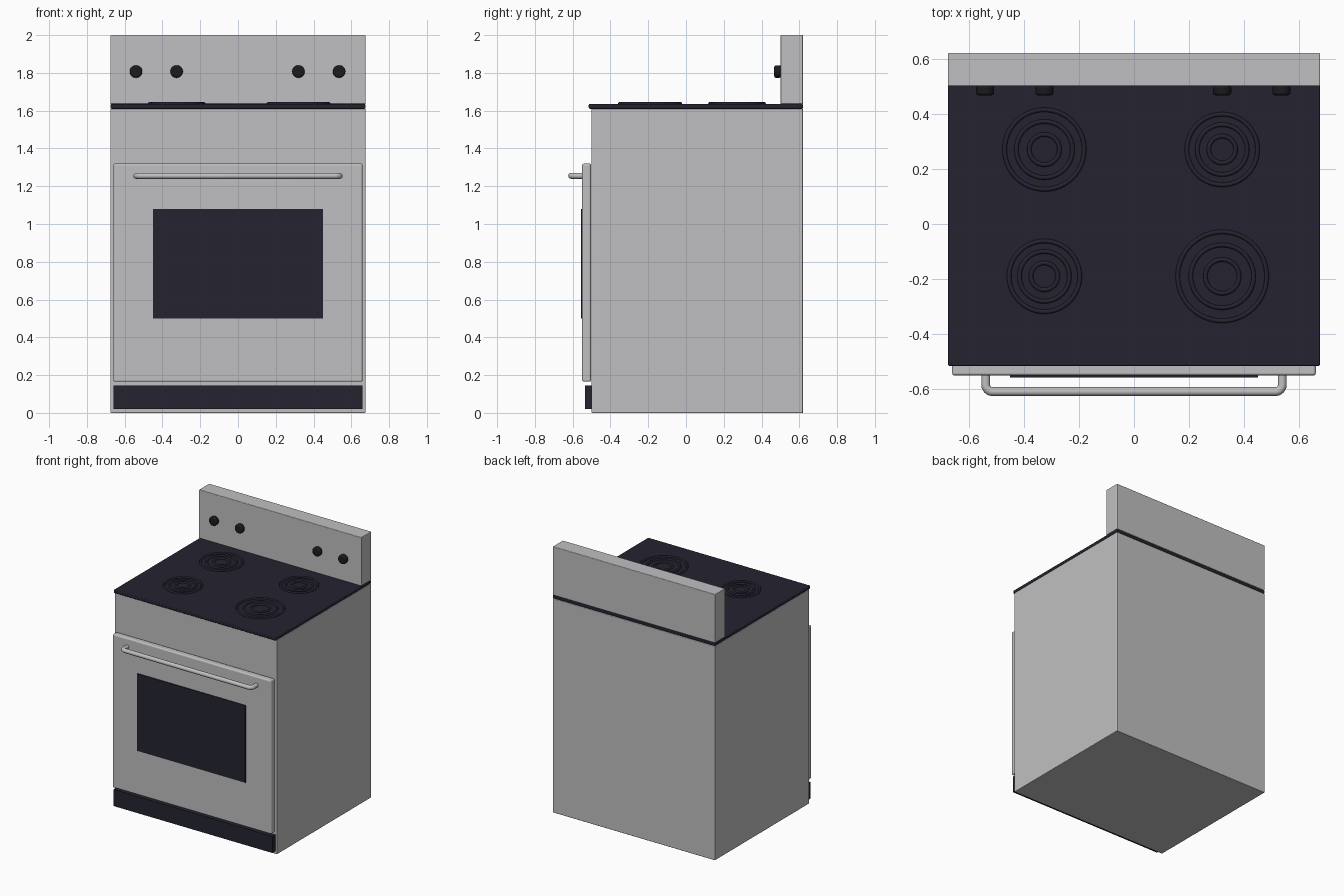
import bpy
import math
from mathutils import Vector

if "Cube" in bpy.data.objects:
    bpy.data.objects.remove(bpy.data.objects["Cube"], do_unlink=True)


def material(name, r, g, b):
    m = bpy.data.materials.new(name)
    m.use_nodes = True
    m.diffuse_color = (r, g, b, 1)
    m.node_tree.nodes["Principled BSDF"].inputs["Base Color"].default_value = (r, g, b, 1)
    return m


steel = material("brushed_steel", 0.53, 0.53, 0.54)
glass = material("dark_glass", 0.018, 0.017, 0.03)
black = material("black_enamel", 0.01, 0.011, 0.015)


def finish(name, mat):
    ob = bpy.context.object
    ob.name = name
    ob.data.materials.append(mat)
    return ob


def box(name, mat, low, high, bevel=0.0):
    """Box between two corners with softened edges."""
    low, high = Vector(low), Vector(high)
    bpy.ops.mesh.primitive_cube_add(size=1, location=(low + high) / 2)
    ob = finish(name, mat)
    ob.scale = high - low
    bpy.ops.object.transform_apply(location=False, rotation=False, scale=True)
    if bevel:
        mod = ob.modifiers.new("soft_edges", "BEVEL")
        mod.width = bevel
        mod.segments = 3
    return ob


# Cabinet, cooktop and rear control panel
W = 0.675
box("cabinet", steel, (-W, -0.5, 0), (W, 0.62, 1.61), 0.004)
box("cooktop", glass, (-W, -0.515, 1.61), (W, 0.62, 1.635), 0.006)
box("control_panel", steel, (-W, 0.5, 1.635), (W, 0.62, 2), 0.004)

# Oven door, window and kick panel
box("oven_door", steel, (-0.66, -0.55, 0.165), (0.66, -0.503, 1.32), 0.01)
box("oven_window", glass, (-0.45, -0.557, 0.5), (0.45, -0.549, 1.08))
box("kick_panel", glass, (-0.66, -0.535, 0.02), (0.66, -0.499, 0.145))

# Door handle: a bent tube with rounded corners
curve = bpy.data.curves.new("door_handle", "CURVE")
curve.dimensions = "3D"
curve.bevel_depth = 0.016
curve.bevel_resolution = 4
curve.use_fill_caps = True
half, front, corner = 0.538, -0.608, 0.025
path = [(-half, -0.545)]
for side in (-1, 1):
    for i in range(7):
        a = math.pi / 12 * (i if side < 0 else 6 - i)
        path.append((side * (half - corner + corner * math.cos(a)),
                     front + corner - corner * math.sin(a)))
path.append((half, -0.545))
spline = curve.splines.new("POLY")
spline.points.add(len(path) - 1)
for point, (x, y) in zip(spline.points, path):
    point.co = (x, y, 1.255, 1)
handle = bpy.data.objects.new("door_handle", curve)
bpy.context.collection.objects.link(handle)
curve.materials.append(steel)

# Control knobs
for i, x in enumerate((-0.54, -0.325, 0.32, 0.535)):
    bpy.ops.mesh.primitive_cylinder_add(vertices=32, radius=0.033, depth=0.036,
                                        location=(x, 0.485, 1.807),
                                        rotation=(math.pi / 2, 0, 0))
    knob = finish(f"knob_{i + 1}", black)
    mod = knob.modifiers.new("soft_edges", "BEVEL")
    mod.width = 0.009
    mod.segments = 3
    bpy.ops.object.shade_smooth_by_angle(angle=math.radians(40))

# Burners: concentric coil rings half sunk into the cooktop
burners = {"back_right": (-0.325, 0.27, 0.152), "back_left": (0.32, 0.27, 0.135),
           "front_right": (-0.325, -0.19, 0.135), "front_left": (0.32, -0.19, 0.17)}
for place, (x, y, radius) in burners.items():
    for i, part in enumerate((0.95, 0.67, 0.36)):
        bpy.ops.mesh.primitive_torus_add(location=(x, y, 1.637), major_segments=48,
                                         minor_segments=10, major_radius=radius * part,
                                         minor_radius=0.008)
        finish(f"{place}_coil_{i + 1}", glass)
        bpy.ops.object.shade_smooth()
